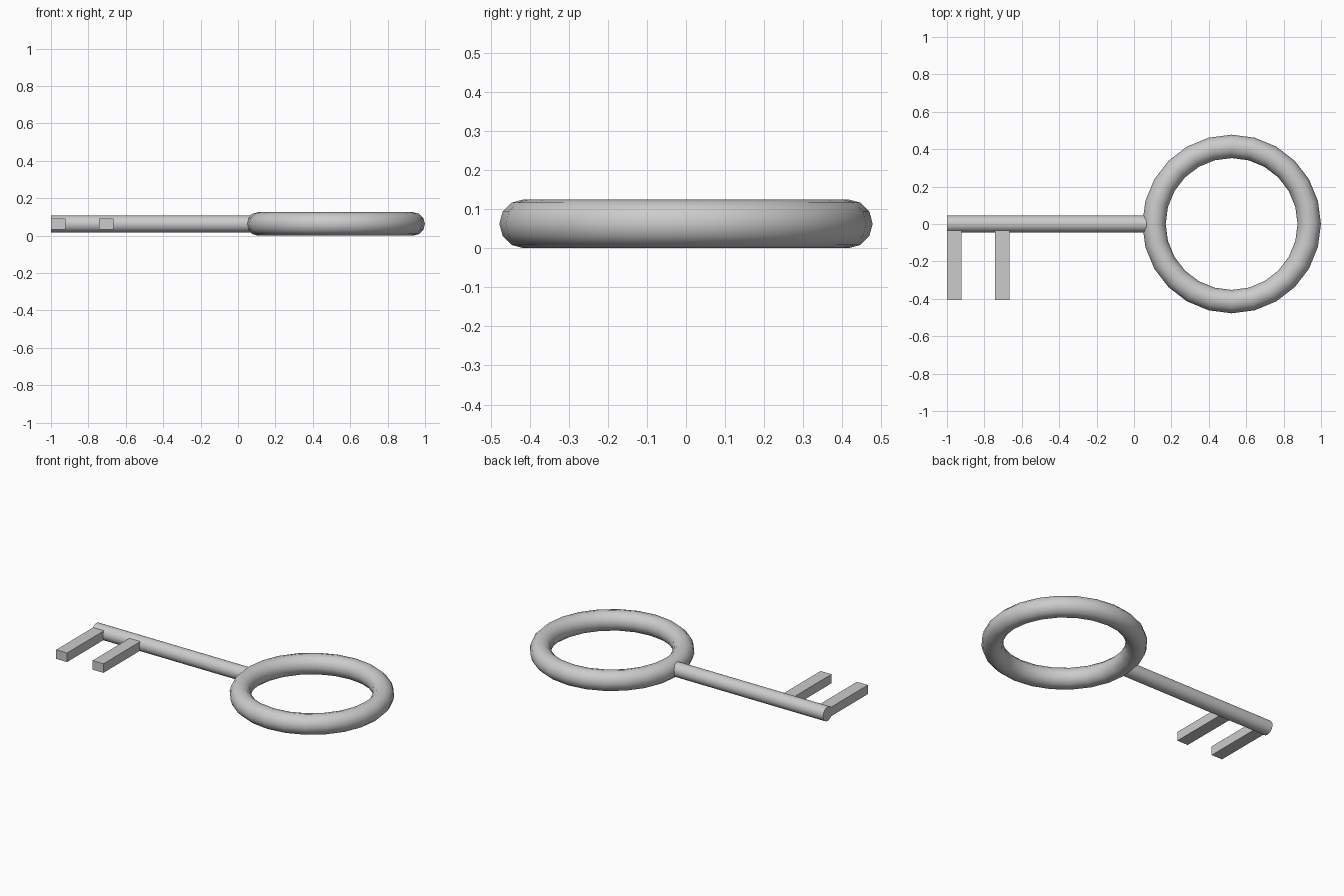
import bpy
import math

if "Cube" in bpy.data.objects:
    bpy.data.objects.remove(bpy.data.objects["Cube"])

MID_Z = 0.0625


def name_and_smooth(name):
    obj = bpy.context.object
    obj.name = name
    bpy.ops.object.shade_smooth_by_angle(angle=math.radians(40))
    return obj


def add_tooth(name, x0, x1, y0, y1, height):
    bpy.ops.mesh.primitive_cube_add(
        size=1, location=((x0 + x1) / 2, (y0 + y1) / 2, MID_Z))
    obj = bpy.context.object
    obj.name = name
    obj.scale = (x1 - x0, y1 - y0, height)
    bpy.ops.object.transform_apply(location=False, rotation=False, scale=True)


# Ring handle
bpy.ops.mesh.primitive_torus_add(
    major_segments=24, minor_segments=12,
    major_radius=0.415, minor_radius=0.0625,
    location=(0.522, 0, MID_Z))
name_and_smooth("ring_handle")

# Round shaft, its inner end buried in the ring
x0, x1 = -1.0, 0.08
bpy.ops.mesh.primitive_cylinder_add(
    vertices=24, radius=0.045, depth=x1 - x0,
    location=((x0 + x1) / 2, 0, MID_Z), rotation=(0, math.pi / 2, 0))
name_and_smooth("shaft")

# Two square teeth, slightly sunk into the shaft
for i, x in enumerate((-1.0, -0.743)):
    add_tooth(f"tooth_{i + 1}", x, x + 0.077, -0.406, -0.03, 0.058)
